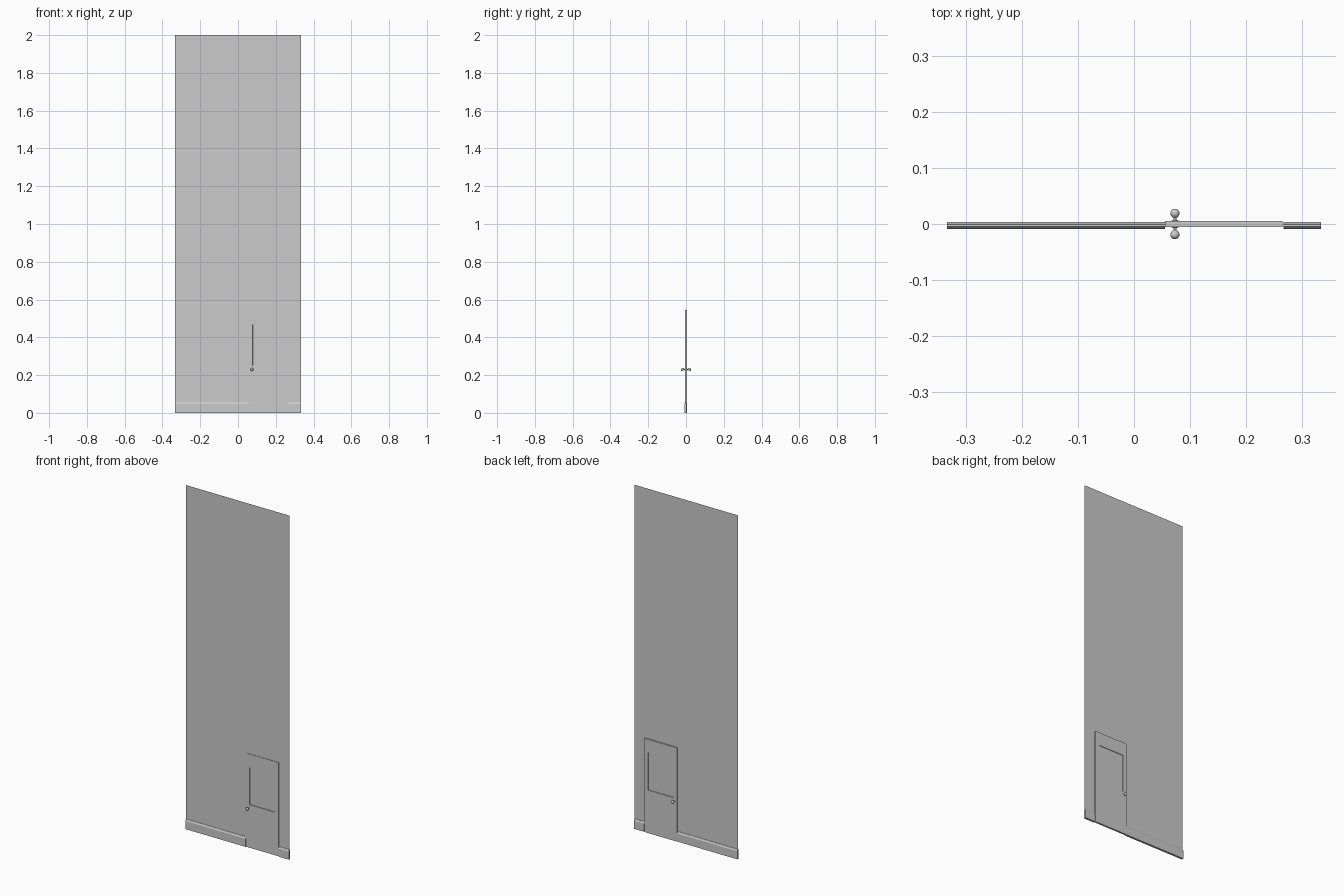
import bpy, bmesh
from math import pi
from mathutils import Matrix

if "Cube" in bpy.data.objects:
    bpy.data.objects.remove(bpy.data.objects["Cube"])

HALF_W, WALL_Y, HEIGHT = 0.333, -0.0025, 2.0
DX0, DX1, DTOP = 0.055, 0.265, 0.545      # door opening
DOOR_T = 0.005                            # half thickness of the door


def finish(name, bm):
    bmesh.ops.recalc_face_normals(bm, faces=bm.faces)
    mesh = bpy.data.meshes.new(name)
    bm.to_mesh(mesh)
    bm.free()
    obj = bpy.data.objects.new(name, mesh)
    bpy.context.collection.objects.link(obj)
    return obj


# wall: a single sheet wrapping round the doorway
bm = bmesh.new()
outline = [(-HALF_W, 0), (DX0, 0), (DX0, DTOP), (DX1, DTOP), (DX1, 0),
           (HALF_W, 0), (HALF_W, HEIGHT), (-HALF_W, HEIGHT)]
bm.faces.new([bm.verts.new((x, WALL_Y, z)) for x, z in outline])
finish("wall", bm)


# baseboards: chamfered profile on both faces of the wall
def baseboard(name, x0, x1):
    half = [(0.0062, 0), (0.0062, 0.047), (0.004, 0.051), (0.002, 0.057)]
    profile = half + [(-y, z) for y, z in reversed(half)]
    bm = bmesh.new()
    face = bm.faces.new([bm.verts.new((x0, WALL_Y + y, z)) for y, z in profile])
    ext = bmesh.ops.extrude_face_region(bm, geom=[face], use_keep_orig=True)
    moved = [g for g in ext["geom"] if isinstance(g, bmesh.types.BMVert)]
    bmesh.ops.translate(bm, verts=moved, vec=(x1 - x0, 0, 0))
    finish(name, bm)


baseboard("left_baseboard", -HALF_W, DX0)
baseboard("right_baseboard", DX1 + 0.002, HALF_W)

# door: slab with a recessed upper panel on each face
bm = bmesh.new()
bmesh.ops.create_cube(bm, size=1, matrix=Matrix.Translation(((DX0 + DX1) / 2, 0, DTOP / 2))
                      @ Matrix.Diagonal((DX1 - DX0, DOOR_T * 2, DTOP, 1)))
bm.normal_update()
for face in [f for f in bm.faces if abs(f.normal.y) > 0.9]:
    side = 1 if face.normal.y > 0 else -1
    bmesh.ops.inset_region(bm, faces=[face], thickness=0.02)
    for v in face.verts:
        v.co.x = 0.078 if v.co.x < 0.16 else 0.242
        v.co.z = 0.25 if v.co.z < 0.27 else 0.468
    bmesh.ops.inset_region(bm, faces=[face], thickness=0.0005)
    for v in face.verts:
        v.co.y -= side * 0.003
finish("door", bm)


# knobs: turned rose, neck and ball on each side
def knob(name, side):
    profile = [(0, 0.004), (0.006, 0.004), (0.006, 0.006), (0.003, 0.0075),
               (0.0028, 0.011), (0.005, 0.0125), (0.0073, 0.0155), (0.0083, 0.019),
               (0.0073, 0.023), (0.0045, 0.026), (0, 0.027)]
    bm = bmesh.new()
    verts = [bm.verts.new((0.073 + r, side * d, 0.23)) for r, d in profile]
    edges = [bm.edges.new(p) for p in zip(verts, verts[1:])]
    bmesh.ops.spin(bm, geom=verts + edges, cent=(0.073, 0, 0.23), axis=(0, 1, 0),
                   angle=2 * pi, steps=20)
    bmesh.ops.remove_doubles(bm, verts=bm.verts, dist=1e-5)
    obj = finish(name, bm)
    bpy.ops.object.select_all(action='DESELECT')
    obj.select_set(True)
    bpy.context.view_layer.objects.active = obj
    bpy.ops.object.shade_smooth_by_angle(angle=0.7)


knob("front_knob", -1)
knob("back_knob", 1)
